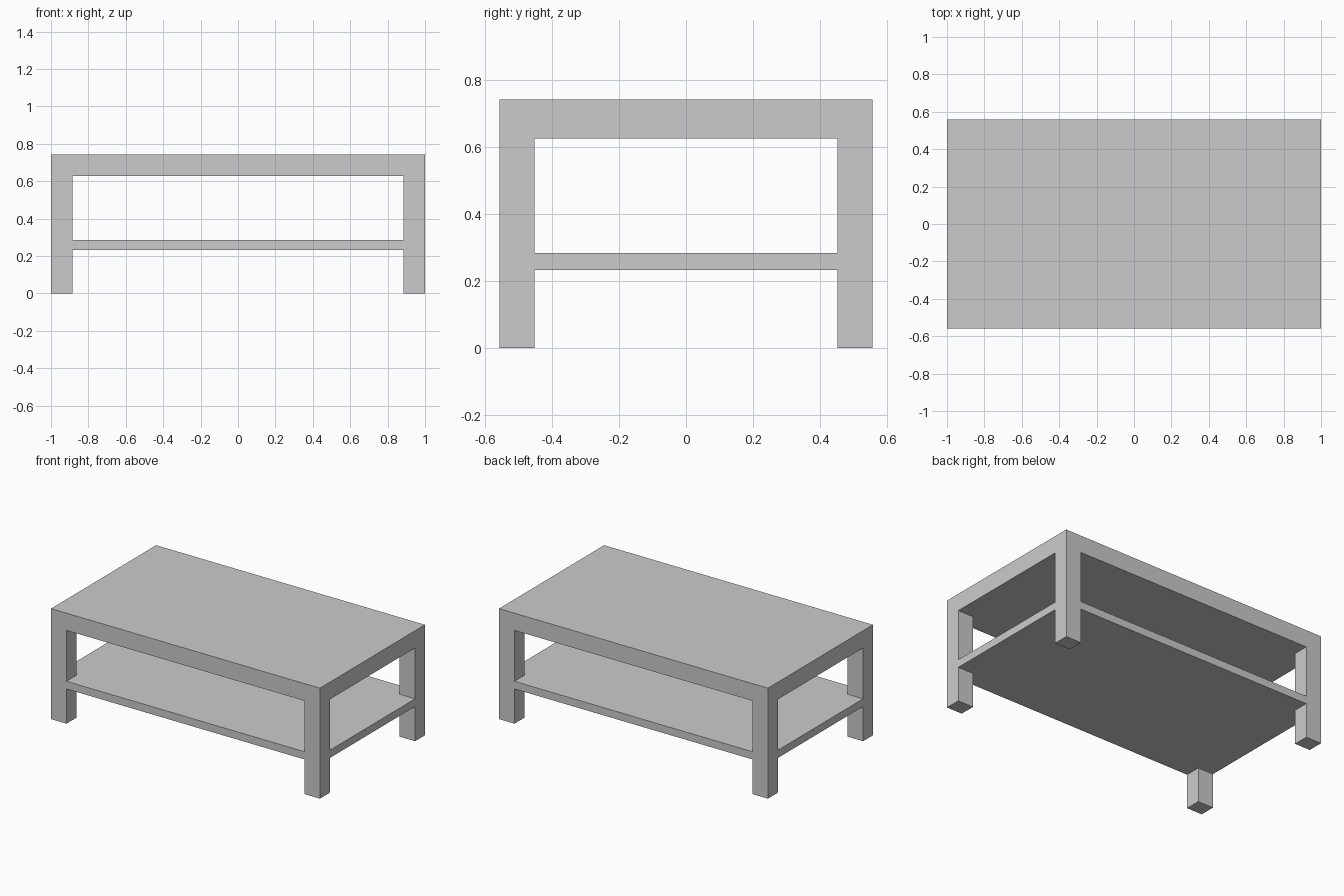
import bpy
import bmesh

if "Cube" in bpy.data.objects:
    bpy.data.objects.remove(bpy.data.objects["Cube"])

# Overall half sizes, leg section and heights
HX, HY = 1.0, 0.558
LX, LY = 0.115, 0.105
TOP, UNDER = 0.743, 0.627
SHELF_TOP, SHELF_LOW = 0.285, 0.233


def prism(name, outline, z0, z1):
    """Extrude a flat outline from z0 up to z1."""
    bm = bmesh.new()
    face = bm.faces.new([bm.verts.new((x, y, z0)) for x, y in outline])
    ext = bmesh.ops.extrude_face_region(bm, geom=[face])
    verts = [v for v in ext["geom"] if isinstance(v, bmesh.types.BMVert)]
    bmesh.ops.translate(bm, verts=verts, vec=(0, 0, z1 - z0))
    bmesh.ops.recalc_face_normals(bm, faces=bm.faces)
    mesh = bpy.data.meshes.new(name)
    bm.to_mesh(mesh)
    bm.free()
    obj = bpy.data.objects.new(name, mesh)
    bpy.context.collection.objects.link(obj)
    return obj


def rect(x0, y0, x1, y1):
    return [(x0, y0), (x1, y0), (x1, y1), (x0, y1)]


# Thick table top
prism("table_top", rect(-HX, -HY, HX, HY), UNDER, TOP)

# Four corner legs, flush with the top's edges
ix, iy = HX - LX, HY - LY
for sx, side in ((-1, "left"), (1, "right")):
    for sy, end in ((-1, "front"), (1, "back")):
        prism(f"{end}_{side}_leg",
              rect(sx * ix, sy * iy, sx * HX, sy * HY), 0, UNDER)

# Lower shelf, notched around the legs and flush with their outer faces
shelf = []
for sx, sy in ((1, 1), (-1, 1), (-1, -1), (1, -1)):
    notch = [(sx * HX, sy * iy), (sx * ix, sy * iy), (sx * ix, sy * HY)]
    shelf += notch if sx * sy > 0 else notch[::-1]
prism("lower_shelf", shelf, SHELF_LOW, SHELF_TOP)
